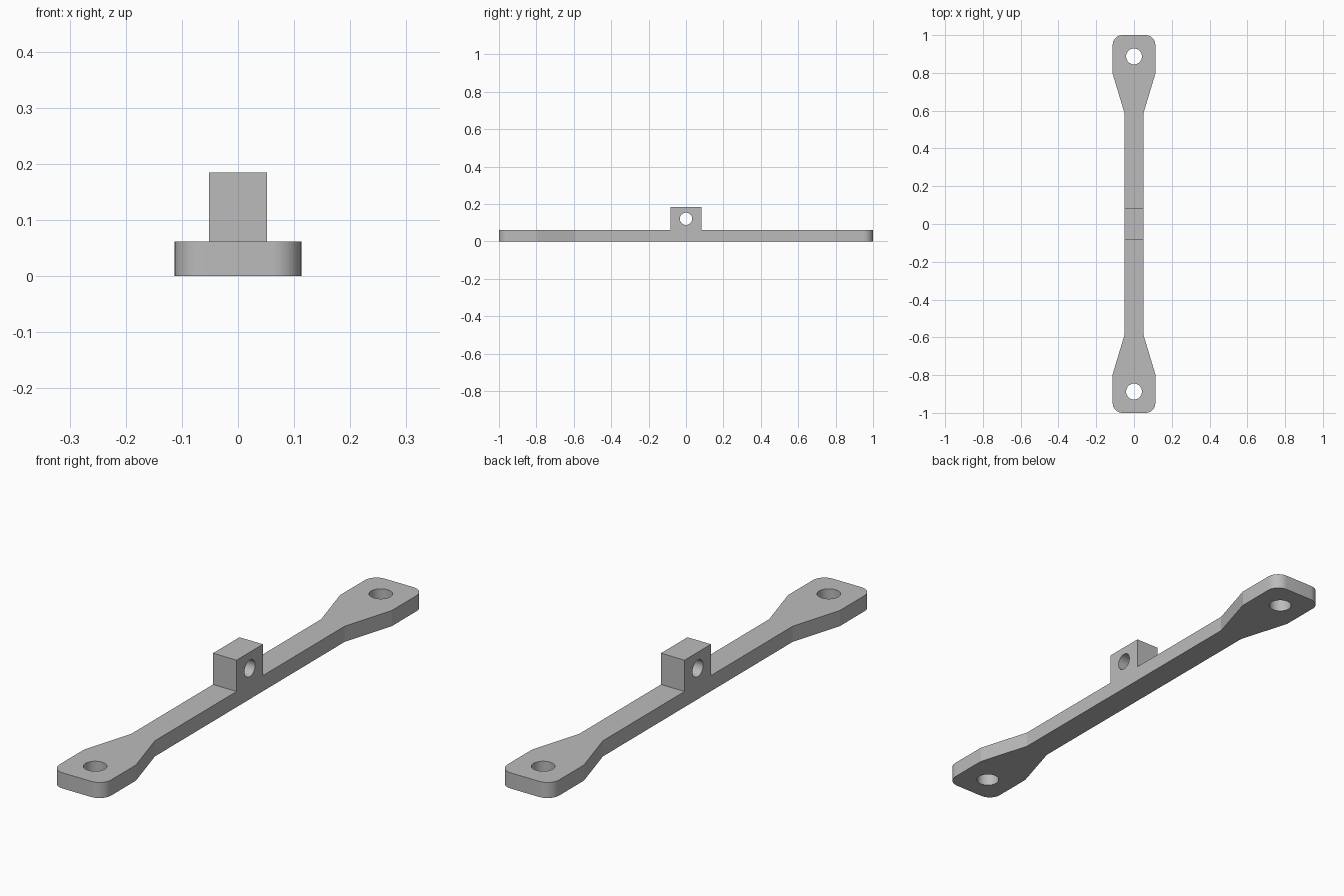
import bpy, bmesh, math
from mathutils import Matrix

cube = bpy.data.objects.get("Cube")
if cube:
    bpy.data.objects.remove(cube, do_unlink=True)

MM = 2 / 195  # drawn in a 195-unit length, scaled to 2
LENGTH, WIDTH, NECK, THICK = 195 * MM, 22 * MM, 10 * MM, 6 * MM
LUG_LENGTH, LUG_TOP = 16 * MM, 18 * MM

grey = bpy.data.materials.new("plain grey")
grey.use_nodes = True
colour = (0.5, 0.5, 0.5, 1)
grey.diffuse_color = colour
grey.node_tree.nodes["Principled BSDF"].inputs["Base Color"].default_value = colour


def make_object(name, bm):
    bmesh.ops.recalc_face_normals(bm, faces=bm.faces)
    mesh = bpy.data.meshes.new(name)
    bm.to_mesh(mesh)
    bm.free()
    mesh.materials.append(grey)
    obj = bpy.data.objects.new(name, mesh)
    bpy.context.collection.objects.link(obj)
    return obj


def prism(name, outline, height):
    bm = bmesh.new()
    face = bm.faces.new([bm.verts.new((x, y, 0)) for x, y in outline])
    top = bmesh.ops.extrude_face_region(bm, geom=[face])["geom"]
    verts = [v for v in top if isinstance(v, bmesh.types.BMVert)]
    bmesh.ops.translate(bm, verts=verts, vec=(0, 0, height))
    return make_object(name, bm)


def cylinder(name, radius, depth, matrix):
    bm = bmesh.new()
    bmesh.ops.create_cone(bm, cap_ends=True, segments=48, radius1=radius,
                          radius2=radius, depth=depth, matrix=matrix)
    return make_object(name, bm)


def combine(target, other, operation):
    mod = target.modifiers.new(operation.lower(), "BOOLEAN")
    mod.operation, mod.solver, mod.object = operation, "EXACT", other
    bpy.context.view_layer.objects.active = target
    bpy.ops.object.modifier_apply(modifier=mod.name)
    bpy.data.objects.remove(other, do_unlink=True)


# Bar outline: one quarter with a rounded corner, mirrored around
radius = 5 * MM
quarter = [(NECK / 2, LENGTH / 2 - 40 * MM), (WIDTH / 2, LENGTH / 2 - 20 * MM)]
for i in range(13):
    a = math.radians(90 * i / 12)
    quarter.append((WIDTH / 2 - radius + radius * math.cos(a),
                    LENGTH / 2 - radius + radius * math.sin(a)))
half = quarter + [(-x, y) for x, y in reversed(quarter)]
bar = prism("mounting_bar", half + [(-x, -y) for x, y in half], THICK)

# Central lug, flush with the sides of the neck
w, l = NECK / 2, LUG_LENGTH / 2
lug = prism("centre_lug", [(w, -l), (w, l), (-w, l), (-w, -l)], LUG_TOP)
combine(bar, lug, "UNION")

# Vertical screw holes at both ends
for side in (-1, 1):
    place = Matrix.Translation((0, side * (LENGTH / 2 - 11 * MM), THICK / 2))
    combine(bar, cylinder("screw_hole", 4.1 * MM, 1, place), "DIFFERENCE")

# Cross hole through the lug
place = Matrix.Translation((0, 0, 11.8 * MM)) @ Matrix.Rotation(math.pi / 2, 4, "Y")
combine(bar, cylinder("lug_hole", 3.2 * MM, 1, place), "DIFFERENCE")

bpy.ops.object.select_all(action="DESELECT")
bar.select_set(True)
bpy.context.view_layer.objects.active = bar
bpy.ops.object.shade_smooth_by_angle(angle=math.radians(12))
